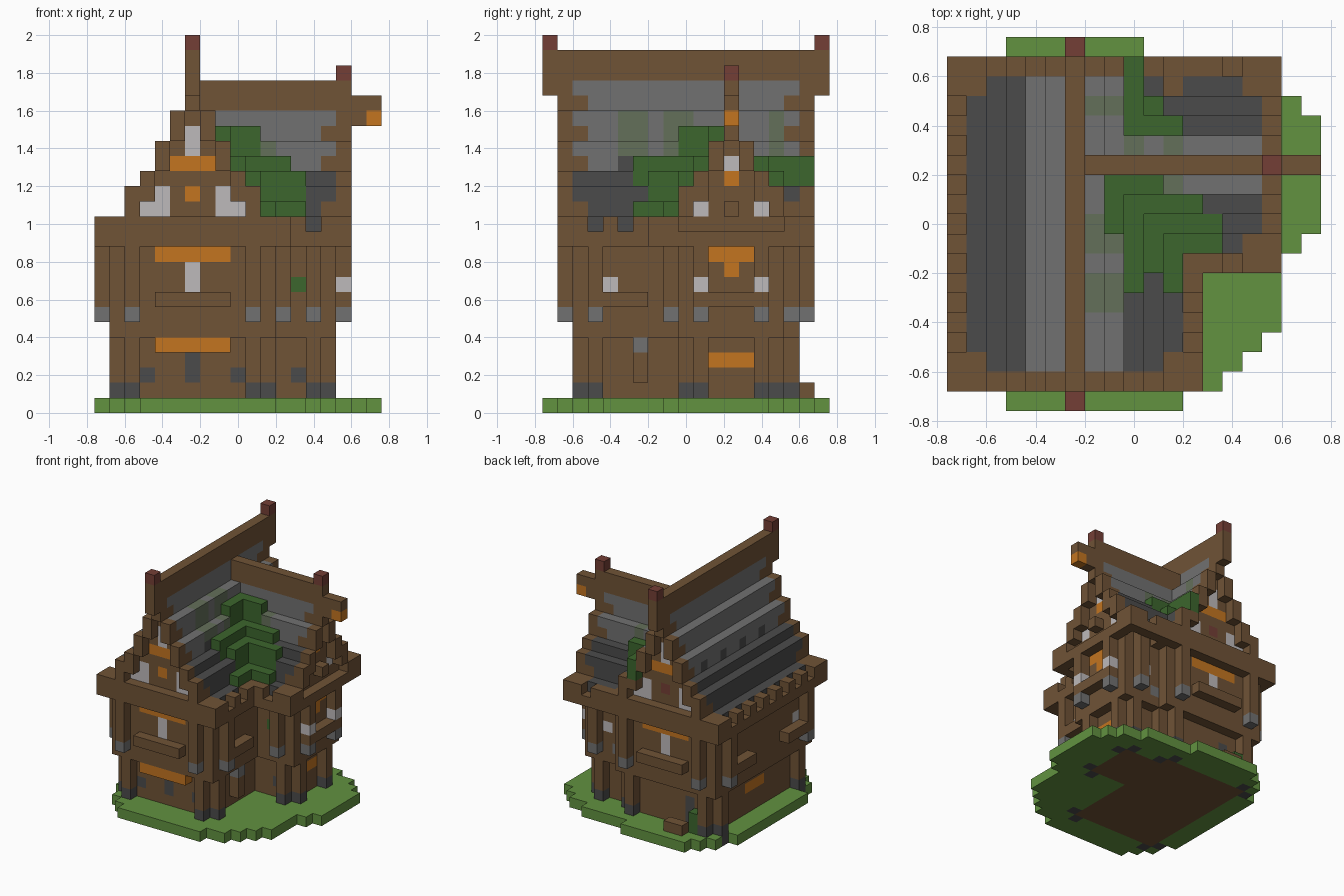
import bpy
import bmesh

if "Cube" in bpy.data.objects:
    bpy.data.objects.remove(bpy.data.objects["Cube"])

UNIT = 0.08
HALF = 0.76


def linear(code):
    vals = [int(code[n:n + 2], 16) / 255 for n in (0, 2, 4)]
    return [((v + 0.055) / 1.055) ** 2.4 for v in vals] + [1]


PALETTE = {
    "timber": "705336", "dark_stone": "4b4b4b", "light_stone": "717171",
    "grass": "629240", "leaves": "3c662d", "amber": "c37520",
    "plaster": "bebabb", "brick_red": "743f36", "mossy_stone": "64705a",
}
MATS = {}
for name, code in PALETTE.items():
    mat = bpy.data.materials.new(name)
    mat.use_nodes = True
    mat.diffuse_color = linear(code)
    mat.node_tree.nodes["Principled BSDF"].inputs["Base Color"].default_value = linear(code)
    MATS[name] = mat

cells = {}


def span(r):
    return range(r, r + 1) if isinstance(r, int) else range(r[0], r[1] + 1)


# Fill a block of cubes; flips mirror it: x and y about the house, w about the wing
def fill(part, colour, i, j, k, flips=""):
    block = [(a, b, c) for a in span(i) for b in span(j) for c in span(k)]
    for f in flips:
        if f == "x":
            block += [(12 - a, b, c) for a, b, c in block]
        if f == "y":
            block += [(a, 18 - b, c) for a, b, c in block]
        if f == "w":
            block += [(a, 24 - b, c) for a, b, c in block]
    for cell in block:
        cells[cell] = (part, colour)


# Stepped roof height by distance from the ridge
STEPS = [22, 20, 18, 16, 15, 13, 13]


def roof_top(i, j):
    main = STEPS[min(abs(i - 6), 6)]
    wing = STEPS[min(abs(j - 12) + 1, 6)] if i > 6 else 0
    return max(main, wing)


# Grass base with a stepped outline
left = [3, 2, 1, 1] + [0] * 11 + [1, 1, 2, 3]
right = [11, 13, 14, 15] + [16] * 4 + [17] + [18] * 6 + [17, 16, 14, 9]
for j, (a, b) in enumerate(zip(left, right)):
    fill("ground", "grass", (a, b), j, 0)

# Ground floor and overhanging upper floor
fill("lower_walls", "timber", (2, 10), (3, 15), (0, 5))
fill("lower_walls", "timber", (10, 14), (10, 14), (0, 5))
fill("upper_walls", "timber", (1, 11), (2, 16), (5, 11))
fill("upper_walls", "timber", (11, 15), (9, 15), (5, 11))

# Corner posts on stone feet
for i, j in ((1, 3), (2, 2)):
    fill("lower_posts", "timber", i, j, (2, 5), "xy")
    fill("post_feet", "dark_stone", i, j, (0, 1), "xy")
for i, j in ((14, 9), (15, 10)):
    fill("lower_posts", "timber", i, j, (2, 5), "w")
    fill("post_feet", "dark_stone", i, j, (0, 1), "w")
for i, j in ((0, 3), (2, 1)):
    fill("upper_posts", "timber", i, j, (7, 11), "xy")
    fill("post_pads", "light_stone", i, j, 6, "xy")
for i, j in ((14, 8), (16, 10)):
    fill("upper_posts", "timber", i, j, (7, 11), "w")
    fill("post_pads", "light_stone", i, j, 6, "w")

# Stone roofs: dark lower courses, pale upper courses
for i in range(1, 16):
    for j in range(2, 17):
        if i > 11 and j < 8:
            continue
        for k in range(12, roof_top(i, j)):
            fill("roof", "light_stone" if k > 15 else "dark_stone", i, j, k)
for j in range(2, 17, 3):
    fill("roof", "dark_stone", 4, j, 16, "x")
for j in (5, 6, 8, 9, 15):
    fill("roof", "mossy_stone", 7, j, (18, 19))
    fill("roof", "mossy_stone", 8, j, 17)
for i in (9, 11):
    fill("roof", "mossy_stone", i, 11, 17, "w")

# Eaves with toothed edges
fill("eaves", "timber", 0, (1, 17), 11, "x")
fill("eaves", "timber", (0, 12), 1, (11, 12), "y")
fill("eaves", "timber", (12, 16), 7, 11, "w")
fill("eaves", "timber", 16, (7, 17), 11)
for j in range(2, 17, 2):
    fill("eaves", "timber", 0, j, 12)
    if j < 7:
        fill("eaves", "timber", 12, j, 12)
for i in (12, 13, 15, 16):
    fill("eaves", "timber", i, 7, 12, "w")

# Gables: recessed boards behind a stepped verge
for d, top in enumerate(STEPS[:6]):
    low = max(top - 2, 12)
    fill("verges", "timber", 6 + d, 1, (low, top - 1), "xy")
    fill("gables", "timber", 6 + d, 2, (12, low), "xy")
    if d:
        fill("verges", "timber", 16, 11 + d, (low, top - 1), "w")
        fill("gables", "timber", 15, 11 + d, (12, low), "w")

# Ridge beams with red finials
fill("main_ridge", "timber", 6, (0, 18), (22, 23))
fill("main_ridge", "timber", 6, (0, 1), 21, "y")
fill("finials", "brick_red", 6, 0, 24, "y")
fill("wing_ridge", "timber", (7, 16), 12, (20, 21))
fill("wing_ridge", "timber", (17, 18), 12, (19, 20))
fill("finials", "brick_red", 16, 12, 22)
fill("lantern", "amber", 18, 12, 19)

# Climbing leaves over the roof valley
vine = {6: (9, 11), 7: (9, 10, 11), 8: range(9, 14), 9: range(8, 14),
        10: range(8, 13), 11: range(8, 11), 14: (9, 10, 11), 15: (9, 10),
        16: (9,), 17: (9,)}
for j, columns in vine.items():
    for i in columns:
        top = roof_top(i, j) if j < 17 else STEPS[3]
        fill("vine", "leaves", i, j, (top - 1, top))

# Front and back: lintels, windows, planters
fill("lintels", "amber", (4, 8), 2, 10, "y")
fill("lintels", "amber", (4, 8), 3, 4)
fill("lintels", "amber", (4, 8), 2, 4)
fill("windows", "plaster", 6, 2, (8, 9), "y")
fill("planters", "timber", (4, 8), 1, 7, "y")
fill("door", "dark_stone", 6, 3, (2, 3))
fill("cellar_windows", "dark_stone", 3, 3, 2, "x")
fill("cellar_windows", "dark_stone", 13, 10, 2)
fill("back_door", "dark_stone", 4, 15, (1, 3))
fill("back_shrub", "leaves", 3, 16, (1, 2))
fill("back_step", "timber", (4, 5), 17, 1)

# Gable ornaments
fill("gable_lintels", "amber", (5, 7), 2, 16, "y")
fill("gable_windows", "plaster", 6, 2, (17, 18), "y")
fill("gable_windows", "plaster", (3, 4), 2, 13, "xy")
fill("gable_windows", "plaster", 4, 2, 14, "xy")
fill("gable_badge", "amber", 6, 2, 14)
fill("gable_badge", "brick_red", 6, 16, 14)
fill("wing_gable_window", "plaster", 15, 12, 16)
fill("wing_gable_lintel", "amber", 15, 12, 15)
fill("wing_gable_window", "plaster", 15, 10, 13, "w")
fill("wing_gable_box", "timber", 16, 12, 13)

# Wing end
fill("wing_lintels", "amber", 15, (11, 13), 10)
fill("wing_lintels", "amber", 15, 12, 9)
fill("wing_lintels", "amber", 14, (11, 13), 3)
fill("wing_windows", "plaster", 16, 10, 8, "w")
fill("wing_planter", "timber", 16, (11, 13), 7)
fill("wing_shrub", "leaves", 13, 9, 8)
fill("wing_window", "plaster", 13, 15, 8)

# Long sides
fill("side_windows", "plaster", 1, 4, 8, "xy")
fill("side_planters", "timber", 0, (4, 6), 7, "y")
fill("side_planters", "timber", 12, (4, 6), 7)
fill("side_lintel", "amber", 2, (8, 10), 3)
fill("side_door", "timber", 11, 6, (2, 3))
fill("side_door_cap", "light_stone", 11, 6, 4)

# Turn each part into a mesh of its exposed cube faces
AXES = [(n, s) for n in range(3) for s in (0, 1)]
parts = {}
for cell, (part, colour) in cells.items():
    parts.setdefault(part, []).append((cell, colour))

for part, members in parts.items():
    bm = bmesh.new()
    verts = {}
    names = sorted({colour for _, colour in members})
    for cell, colour in members:
        for axis, side in AXES:
            near = list(cell)
            near[axis] += 2 * side - 1
            if tuple(near) in cells:
                continue
            ring = [(0, 0), (1, 0), (1, 1), (0, 1)]
            corners = []
            for u, v in (ring if side else ring[::-1]):
                p = list(cell)
                p[axis] += side
                p[(axis + 1) % 3] += u
                p[(axis + 2) % 3] += v
                p = tuple(p)
                if p not in verts:
                    x, y, z = (c * UNIT for c in p)
                    verts[p] = bm.verts.new((x - HALF, y - HALF, z))
                corners.append(verts[p])
            bm.faces.new(corners).material_index = names.index(colour)
    if bm.faces:
        mesh = bpy.data.meshes.new(part)
        bm.to_mesh(mesh)
        for name in names:
            mesh.materials.append(MATS[name])
        bpy.context.collection.objects.link(bpy.data.objects.new(part, mesh))
    bm.free()
